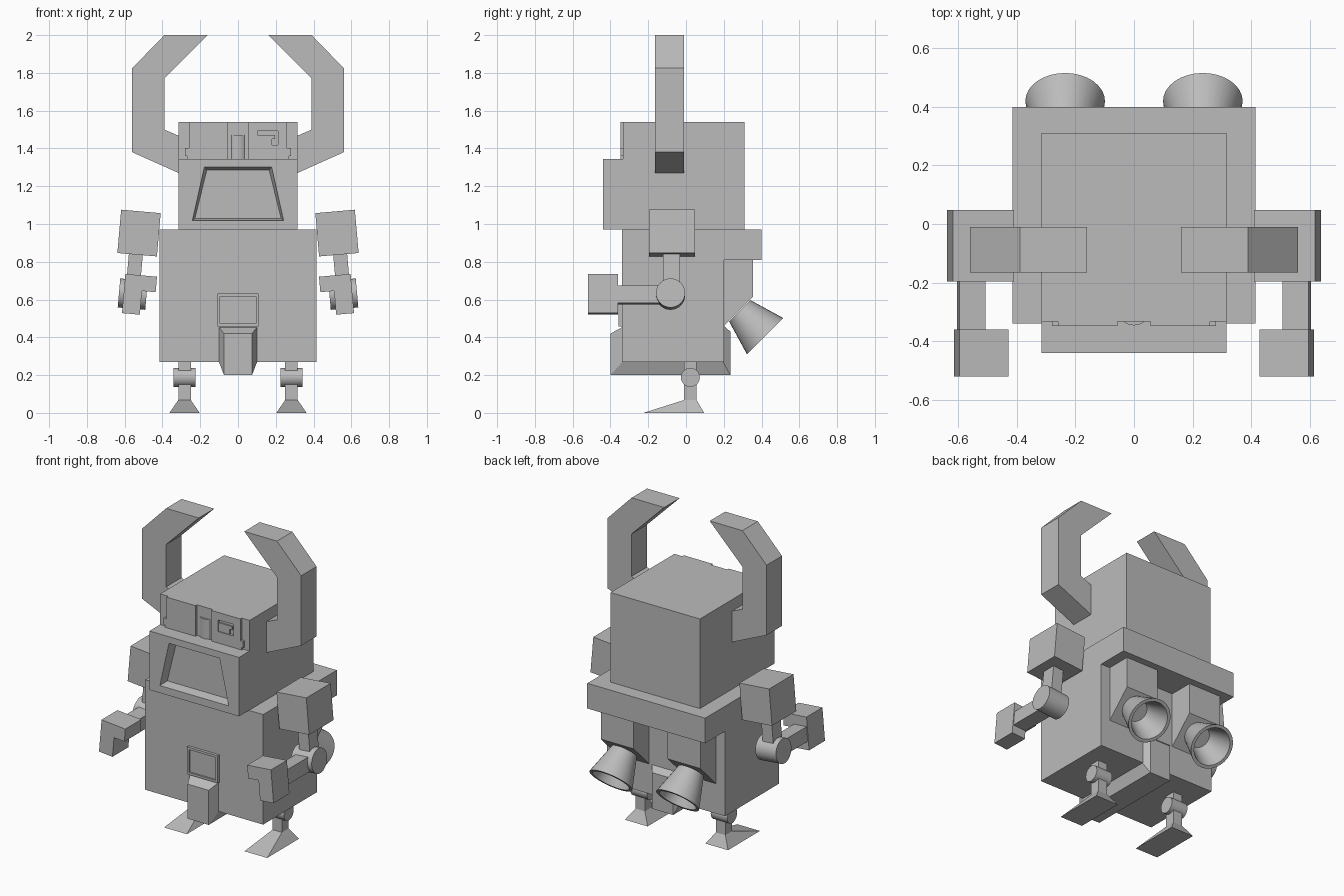
import bpy, bmesh, math
from mathutils import Matrix, Vector

if "Cube" in bpy.data.objects:
    bpy.data.objects.remove(bpy.data.objects["Cube"], do_unlink=True)

grey = bpy.data.materials.new("plain grey")
grey.use_nodes = True
GREY = (0.5, 0.5, 0.5, 1)
grey.diffuse_color = GREY
grey.node_tree.nodes["Principled BSDF"].inputs["Base Color"].default_value = GREY


def finish(name, bm, matrix=None, side=1, smooth=False):
    """Turn a bmesh into a named object, mirrored when side is -1."""
    if matrix:
        bmesh.ops.transform(bm, matrix=matrix, verts=bm.verts)
    for v in bm.verts:
        v.co.x *= side
    bmesh.ops.recalc_face_normals(bm, faces=bm.faces)
    mesh = bpy.data.meshes.new(name)
    bm.to_mesh(mesh)
    bm.free()
    mesh.materials.append(grey)
    obj = bpy.data.objects.new(name, mesh)
    bpy.context.collection.objects.link(obj)
    if smooth:
        bpy.ops.object.select_all(action="DESELECT")
        obj.select_set(True)
        bpy.context.view_layer.objects.active = obj
        bpy.ops.object.shade_smooth_by_angle(angle=math.radians(35))
    return obj


def hull(name, points, **kw):
    bm = bmesh.new()
    for p in points:
        bm.verts.new(p)
    bmesh.ops.convex_hull(bm, input=bm.verts)
    bmesh.ops.dissolve_limit(bm, angle_limit=0.01, verts=bm.verts, edges=bm.edges)
    return finish(name, bm, **kw)


def box(name, xs, ys, zs, **kw):
    return hull(name, [(x, y, z) for x in xs for y in ys for z in zs], **kw)


def prism(name, profile, axis, low, high, **kw):
    """Extrude a flat profile along the x or y axis."""
    bm = bmesh.new()
    place = (lambda a, b: (low, a, b)) if axis == "x" else (lambda a, b: (a, low, b))
    face = bm.faces.new([bm.verts.new(place(a, b)) for a, b in profile])
    new = bmesh.ops.extrude_face_region(bm, geom=[face])["geom"]
    shift = Vector((high - low, 0, 0) if axis == "x" else (0, high - low, 0))
    bmesh.ops.translate(bm, vec=shift, verts=[g for g in new if isinstance(g, bmesh.types.BMVert)])
    return finish(name, bm, **kw)


def rod(name, radius, length, matrix, **kw):
    bm = bmesh.new()
    bmesh.ops.create_cone(bm, cap_ends=True, segments=32, radius1=radius,
                          radius2=radius, depth=length)
    return finish(name, bm, matrix=matrix, smooth=True, **kw)


def carve(obj, cutter):
    """Subtract a cutter and discard it."""
    cutter.hide_render = True
    mod = obj.modifiers.new("recess", "BOOLEAN")
    mod.operation = "DIFFERENCE"
    mod.solver = "EXACT"
    mod.object = cutter
    graph = bpy.context.evaluated_depsgraph_get()
    mesh = bpy.data.meshes.new_from_object(obj.evaluated_get(graph))
    obj.modifiers.clear()
    obj.data = mesh
    bpy.data.objects.remove(cutter, do_unlink=True)


ACROSS = Matrix.Rotation(math.pi / 2, 4, "Y")

# Torso with an overhanging rear ledge
prism("torso", [(-0.34, 0.27), (0.2, 0.27), (0.2, 0.81), (0.4, 0.81), (0.4, 0.97), (-0.34, 0.97)],
      "x", -0.415, 0.415)

# Tapered strap running under the torso
inner = [(-0.335, 0.455), (-0.335, 0.272), (0.195, 0.272), (0.195, 0.465)]
outer = [(-0.4, 0.42), (-0.4, 0.2), (0.235, 0.2), (0.235, 0.43)]
hull("crotch_guard", [(s * w, y, z) for s in (1, -1)
                      for w, loop in ((0.102, inner), (0.074, outer)) for y, z in loop])

# Framed plate on the belly
buckle = box("belly_plate", (-0.108, 0.108), (-0.358, -0.33), (0.458, 0.632))
carve(buckle, box("buckle_cutter", (-0.094, 0.094), (-0.4, -0.347), (0.472, 0.617)))

# Head with a jutting jaw and a mouth recess
head = prism("head", [(-0.44, 0.97), (0.31, 0.97), (0.31, 1.54), (-0.333, 1.54),
                      (-0.333, 1.345), (-0.44, 1.345)], "x", -0.315, 0.315)
carve(head, hull("mouth_cutter", [(s * x, y, z) for s in (1, -1) for x, y, z in (
    (0.178, -0.441, 1.303), (0.242, -0.441, 1.017),
    (0.165, -0.385, 1.285), (0.228, -0.385, 1.03))]))

# Rounded nose between the eyes
rod("nose", 0.056, 0.125, Matrix.Translation((0, -0.29, 1.4075)))

for label, s in (("left", 1), ("right", -1)):
    # Face plate around the eye slot
    plate = prism(label + "_face_plate", [(0.056, 1.345), (0.27, 1.345), (0.27, 1.36), (0.28, 1.36),
                                          (0.28, 1.402), (0.26, 1.402), (0.26, 1.54), (0.056, 1.54)],
                  "y", -0.348, -0.33, side=s)
    carve(plate, box("eye_cutter", (0.103, 0.212), (-0.4, -0.3), (1.418, 1.492), side=s))
    prism(label + "_eye", [(0.103, 1.418), (0.18, 1.418), (0.18, 1.45), (0.197, 1.45),
                           (0.197, 1.472), (0.103, 1.472)], "y", -0.342, -0.33, side=s)

    # Horn
    prism(label + "_horn", [(0.31, 1.268), (0.56, 1.38), (0.56, 1.825), (0.39, 2.0), (0.16, 2.0),
                            (0.39, 1.77), (0.39, 1.5), (0.31, 1.465)], "y", -0.165, -0.01, side=s)

    # Arm, tilted outward from the shoulder
    tilt = Matrix.Translation((0.524, 0, 0.952)) @ Matrix.Rotation(math.radians(-5), 4, "Y")
    arm = dict(matrix=tilt, side=s)
    box(label + "_shoulder", (-0.105, 0.105), (-0.197, 0.048), (-0.115, 0.115), **arm)
    box(label + "_upper_arm", (-0.03, 0.044), (-0.122, -0.033), (-0.33, -0.1), **arm)
    rod(label + "_elbow", 0.077, 0.146, tilt @ Matrix.Translation((0.005, -0.082, -0.325)) @ ACROSS,
        side=s)
    box(label + "_forearm", (-0.042, 0.048), (-0.37, -0.08), (-0.375, -0.283), **arm)
    prism(label + "_hand", [(-0.115, -0.222), (0.053, -0.222), (0.053, -0.43), (-0.042, -0.43),
                            (-0.042, -0.304), (-0.115, -0.304)], "y", -0.52, -0.36, **arm)

    # Leg and wedge foot
    legx = (0.25, 0.316)
    legy = (-0.01, 0.056)
    box(label + "_leg", legx, legy, (0.065, 0.28), side=s)
    rod(label + "_knee", 0.05, 0.116, Matrix.Translation((0.283, 0.023, 0.188)) @ ACROSS, side=s)
    hull(label + "_foot", [(x, y, 0.068) for x in legx for y in legy]
         + [(x, y, 0) for x in (0.203, 0.363) for y in (-0.225, 0.096)], side=s)

    # Thruster housing under the ledge
    prism(label + "_thruster_housing", [(0.19, 0.815), (0.355, 0.815), (0.355, 0.615), (0.19, 0.45)],
          "x", 0.12, 0.35, side=s)

    # Hollow flared nozzle, lathed and pointed down and back
    bm = bmesh.new()
    ring = [bm.verts.new((r, 0, t)) for r, t in (
        (0, 0), (0.08, 0), (0.136, 0.19), (0.116, 0.19), (0.065, 0.03), (0, 0.03))]
    edges = [bm.edges.new(pair) for pair in zip(ring, ring[1:])]
    bmesh.ops.spin(bm, geom=ring + edges, cent=(0, 0, 0), axis=(0, 0, 1),
                   angle=2 * math.pi, steps=32, use_merge=True)
    bmesh.ops.remove_doubles(bm, verts=bm.verts, dist=0.0005)
    aim = Matrix.Translation((0.235, 0.285, 0.54)) @ Matrix.Rotation(math.radians(-135), 4, "X")
    finish(label + "_nozzle", bm, matrix=aim, side=s, smooth=True)
